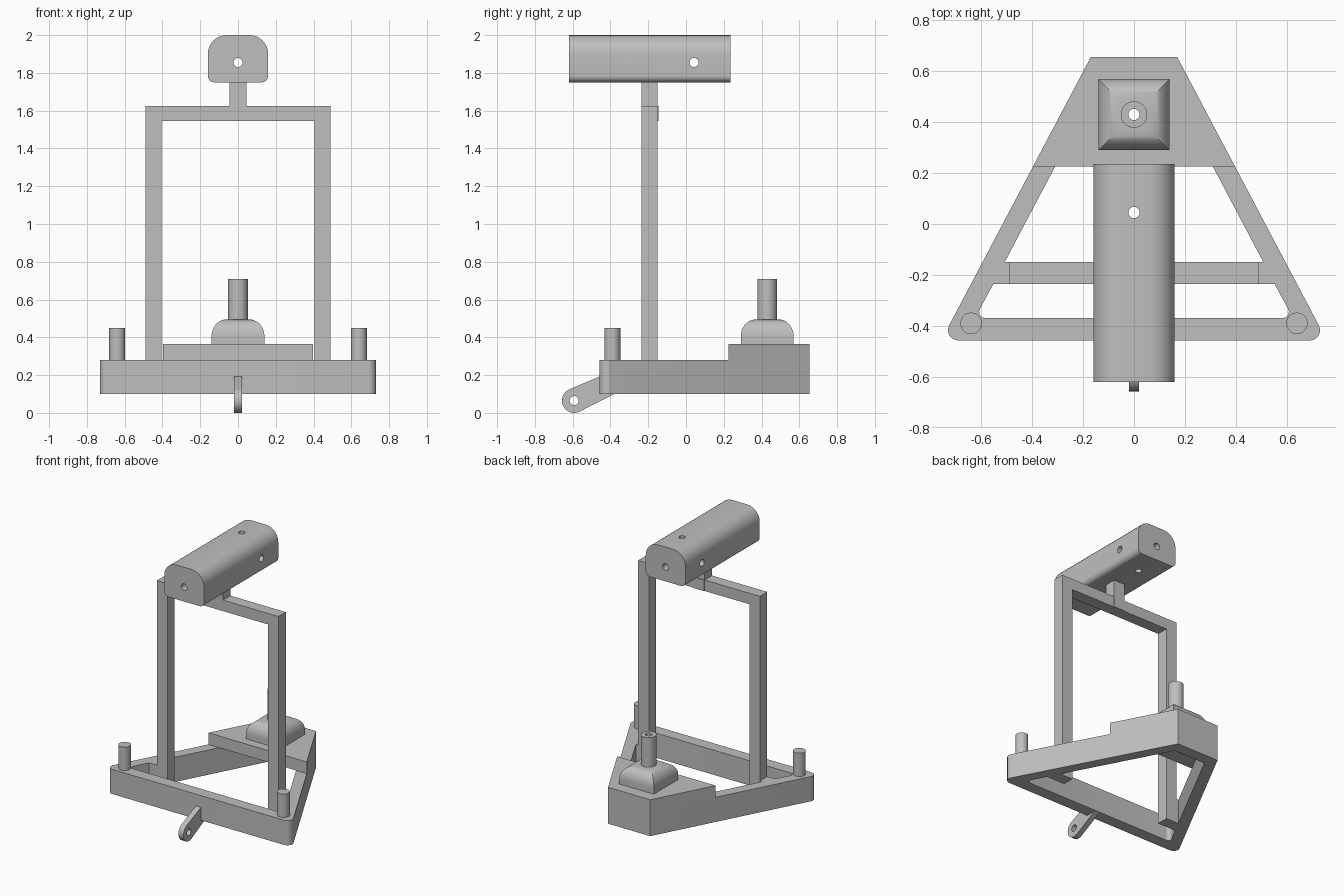
import bpy, bmesh, math
from mathutils import Vector

cube = bpy.data.objects.get("Cube")
if cube:
    bpy.data.objects.remove(cube, do_unlink=True)

grey = bpy.data.materials.new("plain grey")
grey.use_nodes = True
colour = (0.52, 0.52, 0.52, 1)
grey.diffuse_color = colour
grey.node_tree.nodes["Principled BSDF"].inputs["Base Color"].default_value = colour

AXES = {
    "x": lambda a, b, h: (h, a, b),
    "y": lambda a, b, h: (a, h, b),
    "z": lambda a, b, h: (a, b, h),
}


def loft(name, rings):
    """Skin a stack of equal-length rings and cap both ends."""
    bm = bmesh.new()
    rows = [[bm.verts.new(p) for p in ring] for ring in rings]
    n = len(rows[0])
    for low, high in zip(rows, rows[1:]):
        for i in range(n):
            j = (i + 1) % n
            bm.faces.new((low[i], low[j], high[j], high[i]))
    bm.faces.new(rows[0])
    bm.faces.new(rows[-1])
    bmesh.ops.recalc_face_normals(bm, faces=bm.faces)
    mesh = bpy.data.meshes.new(name)
    bm.to_mesh(mesh)
    bm.free()
    mesh.materials.append(grey)
    obj = bpy.data.objects.new(name, mesh)
    bpy.context.collection.objects.link(obj)
    return obj


def prism(name, outline, axis, lo, hi):
    return loft(name, [[AXES[axis](a, b, h) for a, b in outline] for h in (lo, hi)])


def circle(a, b, r, n=40):
    turn = math.tau / n
    return [(a + r * math.cos(i * turn), b + r * math.sin(i * turn)) for i in range(n)]


def rounded(points, steps=8):
    """Outline from (a, b, radius) corners."""
    out = []
    for i, (a, b, r) in enumerate(points):
        p = Vector((a, b))
        if not r:
            out.append((a, b))
            continue
        u = (Vector(points[i - 1][:2]) - p).normalized()
        v = (Vector(points[(i + 1) % len(points)][:2]) - p).normalized()
        half = u.angle(v) / 2
        centre = p + (u + v).normalized() * (r / math.sin(half))
        start = p + u * (r / math.tan(half)) - centre
        end = p + v * (r / math.tan(half)) - centre
        sweep = start.angle(end)
        for k in range(steps + 1):
            t = k / steps
            d = (start * math.sin((1 - t) * sweep) + end * math.sin(t * sweep)) / math.sin(sweep)
            out.append(tuple(centre + d))
    return out


def mirrored(half):
    """Close a right-hand half outline with its mirror image."""
    return half + [(-p[0], *p[1:]) for p in reversed(half)]


def select(obj):
    bpy.ops.object.select_all(action="DESELECT")
    obj.select_set(True)
    bpy.context.view_layer.objects.active = obj


def cut(obj, outline, axis, lo, hi):
    cutter = prism("cutter", outline, axis, lo, hi)
    cutter.hide_render = True
    mod = obj.modifiers.new("cut", "BOOLEAN")
    mod.operation = "DIFFERENCE"
    mod.solver = "EXACT"
    mod.object = cutter
    select(obj)
    bpy.ops.object.modifier_apply(modifier=mod.name)
    bpy.data.objects.remove(cutter, do_unlink=True)


def smooth(obj):
    select(obj)
    bpy.ops.object.shade_smooth_by_angle(angle=math.radians(30))


# Trapezoid base frame, opening notched around the post feet
BASE, DECK, STEP = 0.10, 0.28, 0.365
frame = prism("base_frame", rounded(mirrored([(0.17, 0.655, 0), (0.757, -0.457, 0.04)])), "z", BASE, DECK)
opening = mirrored([(0.128, 0.57, 0), (0.508, -0.15, 0), (0.405, -0.15, 0),
                    (0.405, -0.235, 0), (0.552, -0.235, 0), (0.625, -0.37, 0.025)])
cut(frame, rounded(opening), "z", 0, 0.5)
smooth(frame)

# Raised rear plate
plate = prism("rear_plate", mirrored([(0.17, 0.655), (0.397, 0.225)]), "z", DECK, STEP)

# Upright arch with central neck
prism("upright_arch", mirrored([(0.045, 1.75), (0.045, 1.625), (0.49, 1.625), (0.49, DECK),
                                (0.405, DECK), (0.405, 1.545)]), "y", -0.235, -0.15)
prism("neck_pad", mirrored([(0.045, 1.625), (0.045, 1.545)]), "y", -0.16, -0.145)

# Rounded head block, drilled along all three axes
head = prism("head_block", rounded(mirrored([(0.16, 2.0, 0.1), (0.16, 1.75, 0.035)])), "y", -0.62, 0.235)
cut(head, circle(0, 1.855, 0.024), "y", -1, 1)
cut(head, circle(0.043, 1.855, 0.024), "x", -1, 1)
cut(head, circle(0, 0.045, 0.022), "z", 1.5, 2.5)
smooth(head)

# Front pins
for side, x in (("right", -0.64), ("left", 0.64)):
    smooth(prism(side + "_front_pin", circle(x, -0.39, 0.042), "z", DECK, 0.45))

# Square domed pedestal and hollow rear column
Y = 0.43
profile = [(0.14, STEP)]
for i in range(10):
    t = i / 9 * math.pi / 2
    profile.append((0.06 + 0.08 * math.cos(t), 0.405 + 0.09 * math.sin(t)))
dome = loft("pedestal", [[(sx * r, Y + sy * r, z) for sx, sy in ((-1, -1), (1, -1), (1, 1), (-1, 1))]
                         for r, z in profile])
column = prism("rear_column", circle(0, Y, 0.052), "z", 0.495, 0.71)
for part in (plate, dome, column):
    cut(part, circle(0, Y, 0.022), "z", 0, 1)
    smooth(part)

# Front towing lug with eye
EY, EZ, R = -0.592, 0.065, 0.065
lean = math.radians(24)
eye = [(EY + R * math.cos(a), EZ + R * math.sin(a))
       for a in (lean + math.pi / 2 + math.pi * i / 16 for i in range(17))]
lug = prism("front_lug", eye + [(-0.38, 0.1), (-0.44, 0.2)], "x", -0.02, 0.02)
cut(lug, circle(EY, EZ, 0.024), "x", -1, 1)
smooth(lug)
